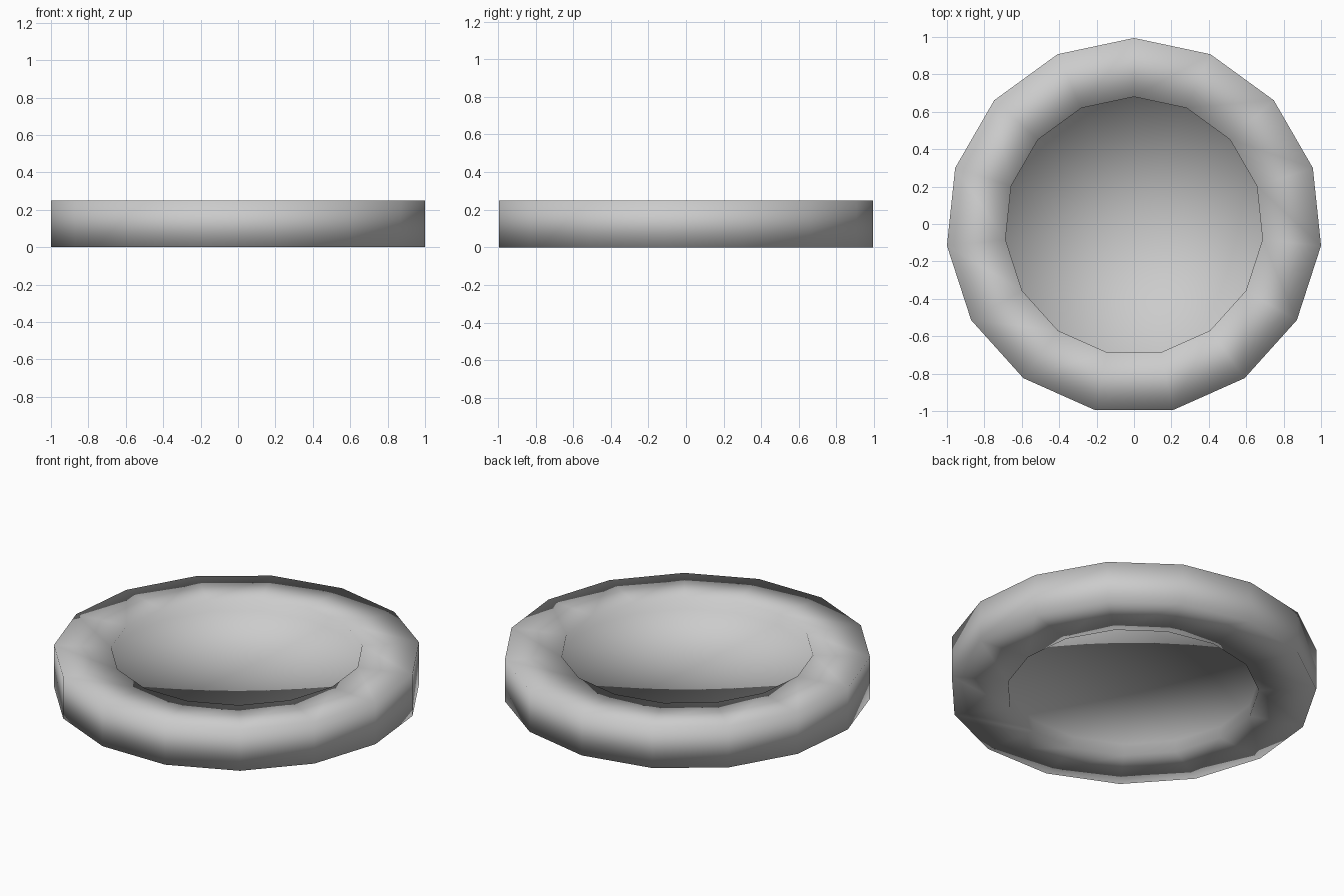
import bpy, bmesh, math

if "Cube" in bpy.data.objects:
    bpy.data.objects.remove(bpy.data.objects["Cube"])

SIDES = 15
R_OUT, R_IN = 1.0055, 0.691
HEIGHT, RECESS = 0.25, 0.07
Y_SHIFT = -0.011   # centres the odd-sided outline


def ring(bm, radius, z):
    return [bm.verts.new((radius * math.cos(math.pi / 2 + i * math.tau / SIDES),
                          radius * math.sin(math.pi / 2 + i * math.tau / SIDES) + Y_SHIFT, z))
            for i in range(SIDES)]


# Disc with a thick raised rim and a recessed floor on both faces
bm = bmesh.new()
profile = [(R_IN, RECESS), (R_IN, 0), (R_OUT, 0), (R_OUT, HEIGHT),
           (R_IN, HEIGHT), (R_IN, HEIGHT - RECESS)]
rings = [ring(bm, r, z) for r, z in profile]
for a, b in zip(rings, rings[1:]):
    for i in range(SIDES):
        j = (i + 1) % SIDES
        bm.faces.new((a[i], a[j], b[j], b[i]))

# Recessed floors as triangle fans around a centre point
for edge, z in ((rings[0], RECESS), (rings[-1], HEIGHT - RECESS)):
    centre = bm.verts.new((0, Y_SHIFT, z))
    for i in range(SIDES):
        bm.faces.new((edge[i], edge[(i + 1) % SIDES], centre))

bmesh.ops.recalc_face_normals(bm, faces=bm.faces)
for f in bm.faces:
    f.smooth = True

mesh = bpy.data.meshes.new("rimmed_disc")
bm.to_mesh(mesh)
bm.free()
bpy.context.collection.objects.link(bpy.data.objects.new("rimmed_disc", mesh))
